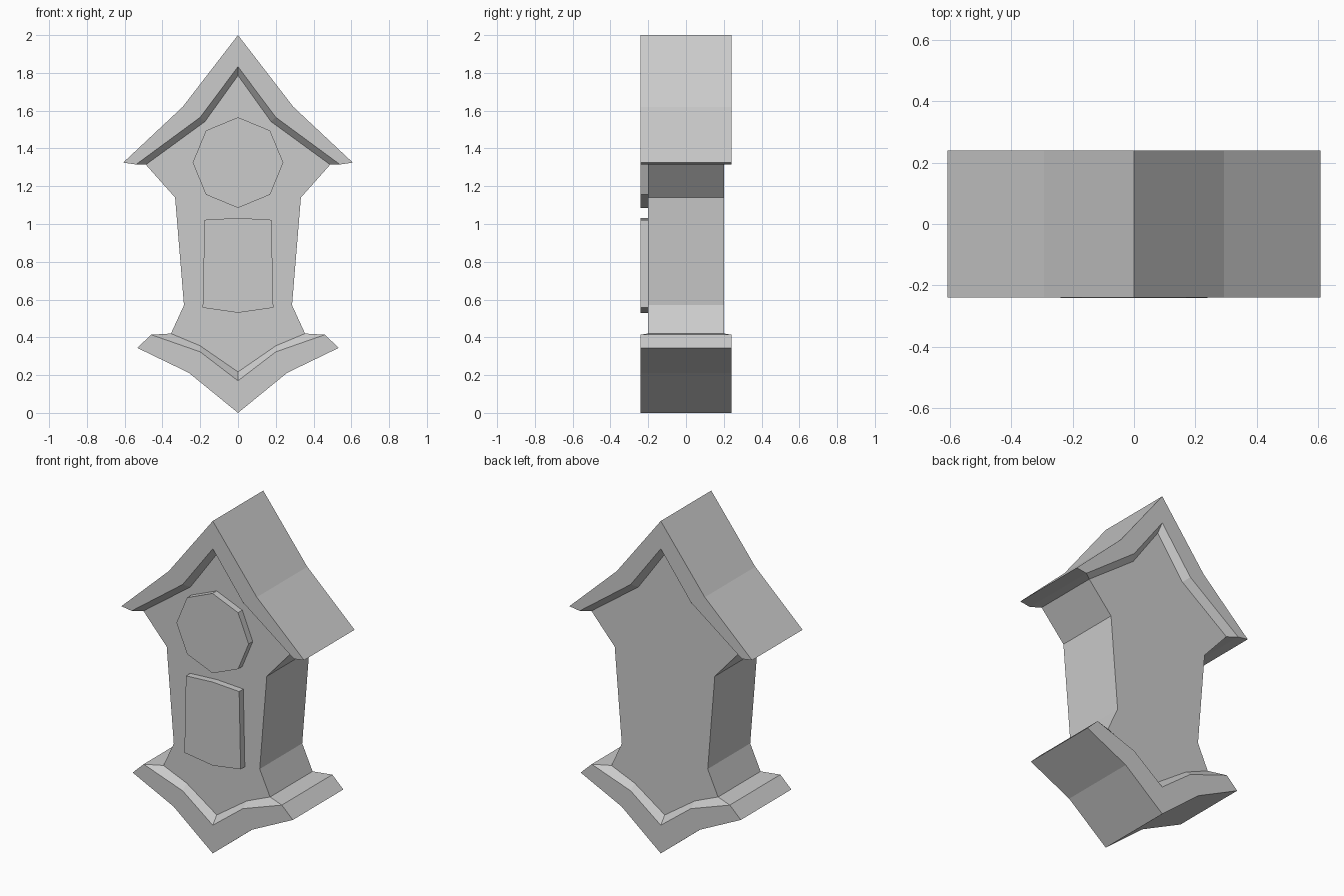
import bpy, bmesh, math

if "Cube" in bpy.data.objects:
    bpy.data.objects.remove(bpy.data.objects["Cube"])

TRIM_Y, BODY_Y = 0.24, 0.202


def make(name, build):
    bm = bmesh.new()
    build(bm)
    bmesh.ops.recalc_face_normals(bm, faces=bm.faces)
    mesh = bpy.data.meshes.new(name)
    bm.to_mesh(mesh)
    bm.free()
    ob = bpy.data.objects.new(name, mesh)
    bpy.context.collection.objects.link(ob)
    return ob


def mirrored(half):
    """Half profile from the centre outwards -> full path, left to right."""
    return [(-x, z) for x, z in reversed(half[1:])] + half


def prism(name, pts, y0, y1, open_edges=()):
    def build(bm):
        front = [bm.verts.new((x, y0, z)) for x, z in pts]
        back = [bm.verts.new((x, y1, z)) for x, z in pts]
        bm.faces.new(front)
        bm.faces.new(back[::-1])
        n = len(pts)
        for i in range(n):
            if i not in open_edges:
                j = (i + 1) % n
                bm.faces.new((front[i], front[j], back[j], back[i]))
    return make(name, build)


def trim(name, outer, lip, inner):
    """Bent band with a chamfered inner edge, open where it meets the body."""
    def build(bm):
        cols = []
        for o, l, i in zip(mirrored(outer), mirrored(lip), mirrored(inner)):
            section = [(i, BODY_Y), (l, TRIM_Y), (o, TRIM_Y),
                       (o, -TRIM_Y), (l, -TRIM_Y), (i, -BODY_Y)]
            cols.append([bm.verts.new((p[0], y, p[1])) for p, y in section])
        for a, b in zip(cols, cols[1:]):
            for k in range(5):
                bm.faces.new((a[k], a[k + 1], b[k + 1], b[k]))
        for c in (cols[0], cols[-1]):
            bm.faces.new((c[1], c[2], c[3], c[4]))
            bm.faces.new((c[0], c[1], c[4], c[5]))
    return make(name, build)


# Inner lines shared by the body and its trims
roof_in = [(0, 1.786), (0.175, 1.542), (0.488, 1.314)]
base_in = [(0, 0.217), (0.2, 0.355), (0.355, 0.42)]

# Roof
trim("roof", [(0, 2.0), (0.293, 1.62), (0.608, 1.325)],
     [(0, 1.833), (0.2, 1.565), (0.54, 1.315)], roof_in)

# Pointed base
trim("base", [(0, 0), (0.26, 0.212), (0.533, 0.344)],
     [(0, 0.17), (0.2, 0.323), (0.46, 0.414)], base_in)

# Body: right outline from bottom to top, then the left one back down
right = base_in + [(0.286, 0.57), (0.333, 1.14)] + roof_in[::-1]
outline = right + [(-x, z) for x, z in right[-2:0:-1]]
prism("body", outline, -BODY_Y, BODY_Y, open_edges=(0, 1, 5, 6, 7, 8, 12, 13))

# Octagonal dial
dial = [(0.24 * math.sin(a * math.pi / 4), 1.325 + 0.24 * math.cos(a * math.pi / 4))
        for a in range(8)]
prism("dial", dial, -0.242, -0.2)

# Pendulum door
prism("door", [(0, 0.53), (0.187, 0.557), (0.177, 1.022), (0, 1.032),
               (-0.177, 1.022), (-0.187, 0.557)], -0.242, -0.2)
